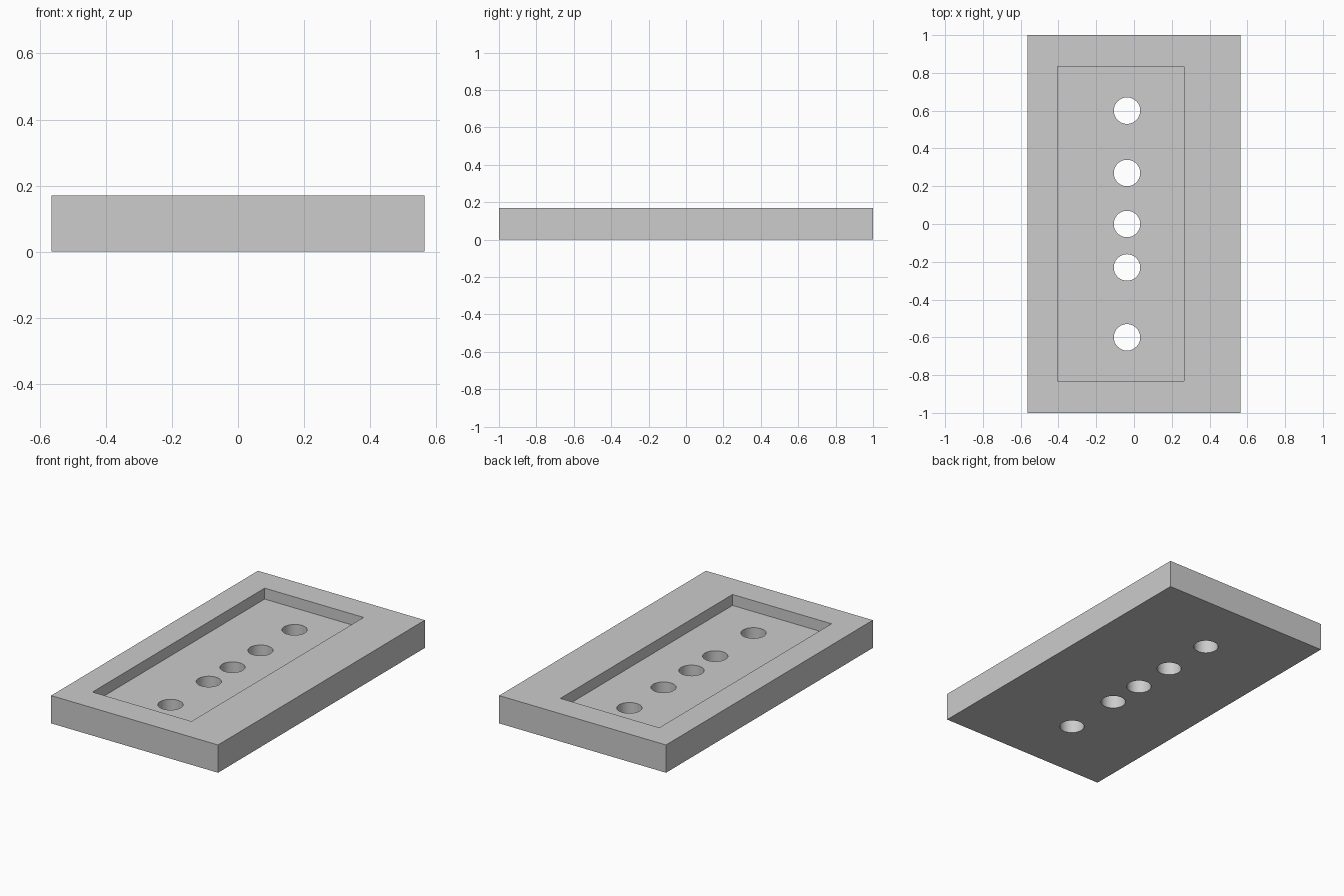
import bpy
import math

cube = bpy.data.objects.get("Cube")
if cube:
    bpy.data.objects.remove(cube, do_unlink=True)

WIDTH, LENGTH, HEIGHT = 1.13, 2.0, 0.17
POCKET_FLOOR = 0.103
HOLE_X, HOLE_RADIUS = -0.037, 0.07

# Single grey material
grey = bpy.data.materials.new("light grey")
grey.use_nodes = True
colour = (0.604, 0.604, 0.604, 1)
grey.diffuse_color = colour
grey.node_tree.nodes["Principled BSDF"].inputs["Base Color"].default_value = colour


def box(name, x0, x1, y0, y1, z0, z1):
    bpy.ops.mesh.primitive_cube_add(
        size=1, location=((x0 + x1) / 2, (y0 + y1) / 2, (z0 + z1) / 2))
    obj = bpy.context.object
    obj.name = name
    obj.scale = (x1 - x0, y1 - y0, z1 - z0)
    bpy.ops.object.transform_apply(location=True, rotation=False, scale=True)
    obj.data.materials.append(grey)
    return obj


def cut(target, cutter):
    mod = target.modifiers.new(cutter.name, 'BOOLEAN')
    mod.operation = 'DIFFERENCE'
    mod.solver = 'EXACT'
    mod.object = cutter
    bpy.context.view_layer.objects.active = target
    bpy.ops.object.modifier_apply(modifier=mod.name)
    bpy.data.objects.remove(cutter, do_unlink=True)


# Rectangular base plate
plate = box("base_plate", -WIDTH / 2, WIDTH / 2, -LENGTH / 2, LENGTH / 2, 0, HEIGHT)

# Off-centre shallow pocket
cut(plate, box("pocket_cutter", -0.404, 0.266, -0.83, 0.835, POCKET_FLOOR, HEIGHT + 0.1))

# Row of round through holes
for y in (0.6, 0.27, 0, -0.23, -0.6):
    bpy.ops.mesh.primitive_cylinder_add(
        vertices=64, radius=HOLE_RADIUS, depth=1, location=(HOLE_X, y, 0))
    hole = bpy.context.object
    hole.name = "hole_cutter"
    hole.data.materials.append(grey)
    cut(plate, hole)

# Smooth hole walls, sharp plate edges
bpy.ops.object.select_all(action='DESELECT')
plate.select_set(True)
bpy.context.view_layer.objects.active = plate
bpy.ops.object.shade_smooth_by_angle(angle=math.radians(30))
